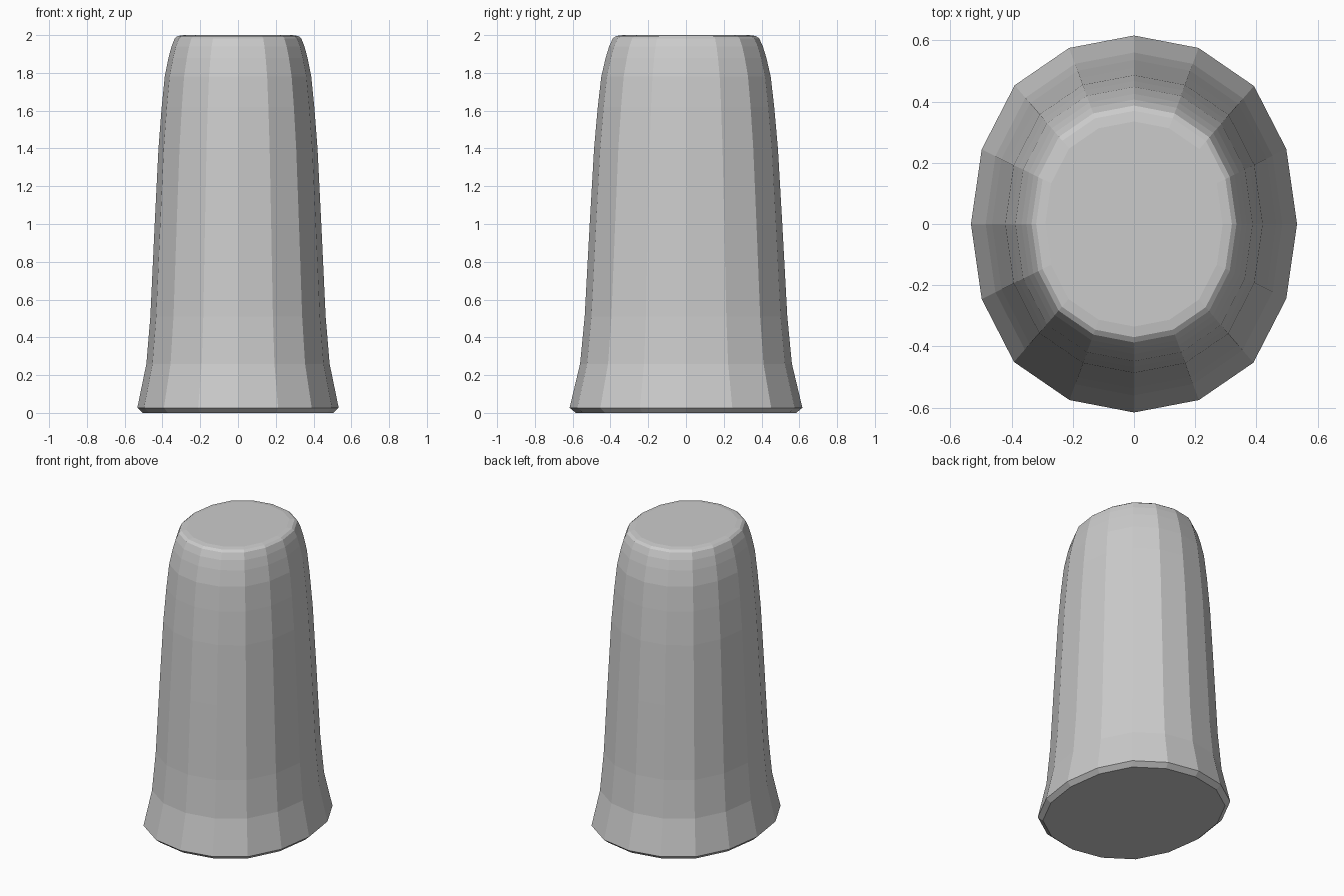
import bpy, bmesh

if "Cube" in bpy.data.objects:
    bpy.data.objects.remove(bpy.data.objects["Cube"])

# Side profile: (half width in x, height)
PROFILE = [(0.505, 0.0), (0.533, 0.027), (0.485, 0.26), (0.464, 0.51),
           (0.441, 1.0), (0.421, 1.4), (0.404, 1.62), (0.388, 1.78),
           (0.368, 1.88), (0.352, 1.94), (0.335, 1.983), (0.320, 1.995), (0.29, 2.0)]
DEPTH = 1.156  # y radius relative to x radius

# Slightly squared 16-sided cross-section, one quarter rotated around
quarter = [(1, 0), (0.934, 0.398), (0.736, 0.732), (0.396, 0.934)]
section = list(quarter)
for _ in range(3):
    quarter = [(-y, x) for x, y in quarter]
    section += quarter

# Flared, tapering body lofted through the profile
bm = bmesh.new()
rings = [[bm.verts.new((x * r, y * r * DEPTH, z)) for x, y in section]
         for r, z in PROFILE]
n = len(section)
for low, high in zip(rings, rings[1:]):
    for i in range(n):
        j = (i + 1) % n
        bm.faces.new((low[i], low[j], high[j], high[i]))

# Flat base and top caps
bm.faces.new(rings[0][::-1])
bm.faces.new(rings[-1])

mesh = bpy.data.meshes.new("tapered_body")
bm.to_mesh(mesh)
bm.free()
bpy.context.collection.objects.link(bpy.data.objects.new("tapered_body", mesh))
